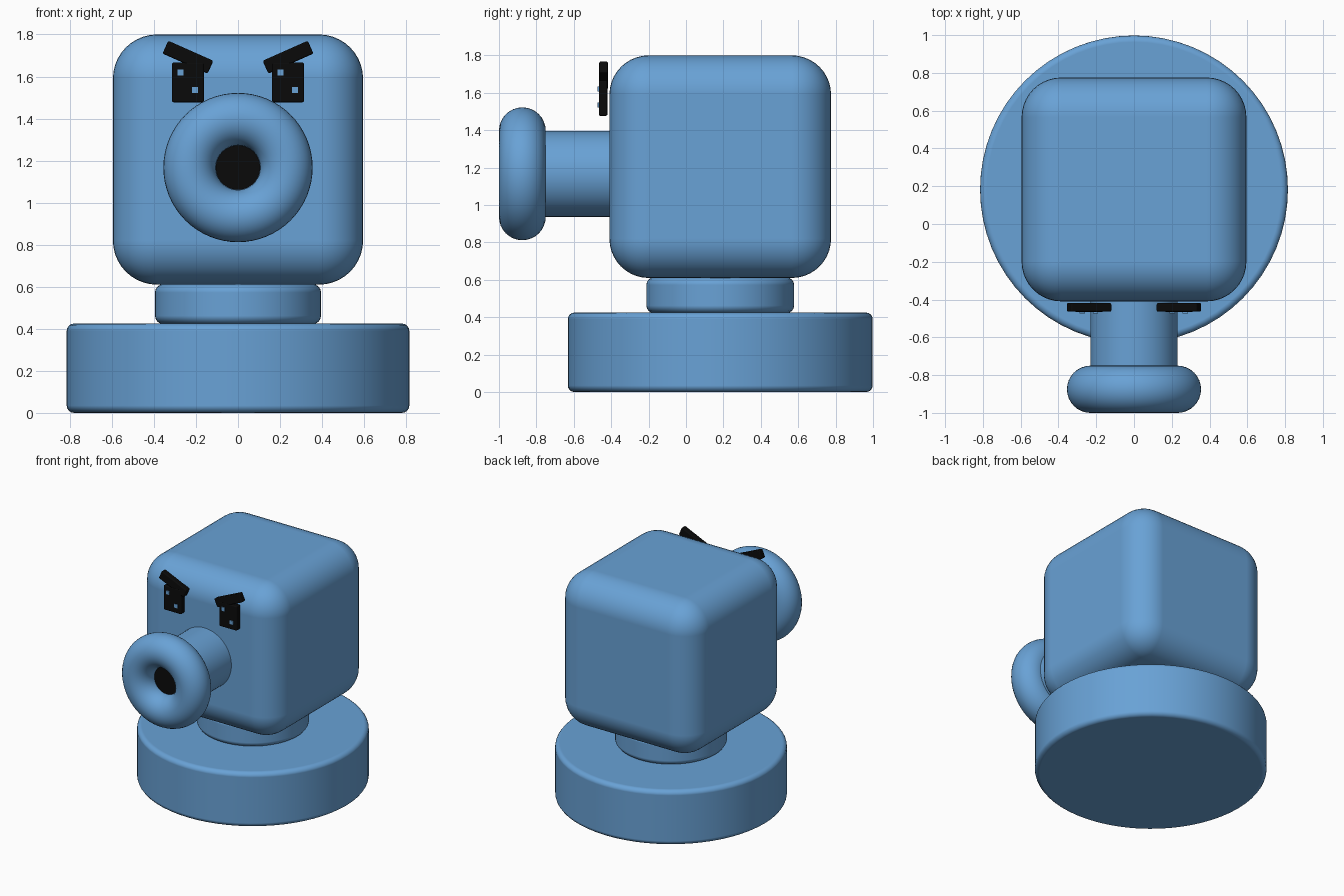
import bpy
from math import radians

default = bpy.data.objects.get("Cube")
if default:
    bpy.data.objects.remove(default, do_unlink=True)


def material(name, colour):
    mat = bpy.data.materials.new(name)
    mat.use_nodes = True
    mat.diffuse_color = (*colour, 1)
    node = next(n for n in mat.node_tree.nodes if n.type == 'BSDF_PRINCIPLED')
    node.inputs["Base Color"].default_value = (*colour, 1)
    return mat


BLUE = material("sky blue", (0.14, 0.36, 0.67))
BLACK = material("black", (0.003, 0.003, 0.003))


def finish(name, mat, bevel=0, segments=4):
    """Name, colour and softly bevel the active object."""
    obj = bpy.context.object
    obj.name = obj.data.name = name
    obj.data.materials.append(mat)
    if bevel:
        bpy.ops.object.shade_smooth()
        mod = obj.modifiers.new("rounded edges", 'BEVEL')
        mod.width = bevel
        mod.segments = segments
        mod.limit_method = 'ANGLE'
        mod.angle_limit = radians(40)
        mod.harden_normals = True
    else:
        bpy.ops.object.shade_smooth_by_angle()
    return obj


def box(name, mat, centre, size, bevel=0, segments=4, tilt=0):
    bpy.ops.mesh.primitive_cube_add(size=1, location=centre)
    obj = bpy.context.object
    obj.scale = size
    bpy.ops.object.transform_apply(location=False, rotation=False, scale=True)
    obj.rotation_euler.y = tilt
    return finish(name, mat, bevel, segments)


def cylinder(name, mat, centre, radius, depth, bevel=0, forward=False):
    bpy.ops.mesh.primitive_cylinder_add(
        vertices=64, radius=radius, depth=depth, location=centre,
        rotation=(radians(90) if forward else 0, 0, 0))
    return finish(name, mat, bevel)


# Round base, neck and rounded cube head
BODY_Y = 0.183
cylinder("base", BLUE, (0, BODY_Y, 0.2125), 0.815, 0.425, 0.035)
cylinder("neck", BLUE, (0, BODY_Y, 0.5175), 0.395, 0.19, 0.04)
box("head", BLUE, (0, BODY_Y, 1.205), (1.19, 1.185, 1.19), 0.21, 10)

# Snout tube with a ring-shaped lip and a dark opening
SNOUT_Z = 1.167
cylinder("snout", BLUE, (0, -0.6, SNOUT_Z), 0.23, 0.5, forward=True)
bpy.ops.mesh.primitive_torus_add(
    major_segments=64, minor_segments=32, major_radius=0.23, minor_radius=0.125,
    location=(0, -0.875, SNOUT_Z), rotation=(radians(90), 0, 0))
finish("snout_lip", BLUE)
cylinder("mouth_opening", BLACK, (0, -0.865, SNOUT_Z), 0.115, 0.02, forward=True)

# Eyes with slanted brows; the small glints are not mirrored
for side, label in ((1, "left"), (-1, "right")):
    x = 0.238 * side
    box(f"{label}_eye", BLACK, (x, -0.443, 1.572), (0.152, 0.046, 0.19), 0.008, 2)
    box(f"{label}_brow", BLACK, (x, -0.441, 1.692), (0.235, 0.046, 0.067), 0.008, 2,
        tilt=radians(-24) * side)
    for part, dx, z in (("upper", -0.036, 1.62), ("lower", 0.034, 1.535)):
        box(f"{label}_eye_{part}_glint", BLUE, (x + dx, -0.468, z),
            (0.028, 0.009, 0.028))
